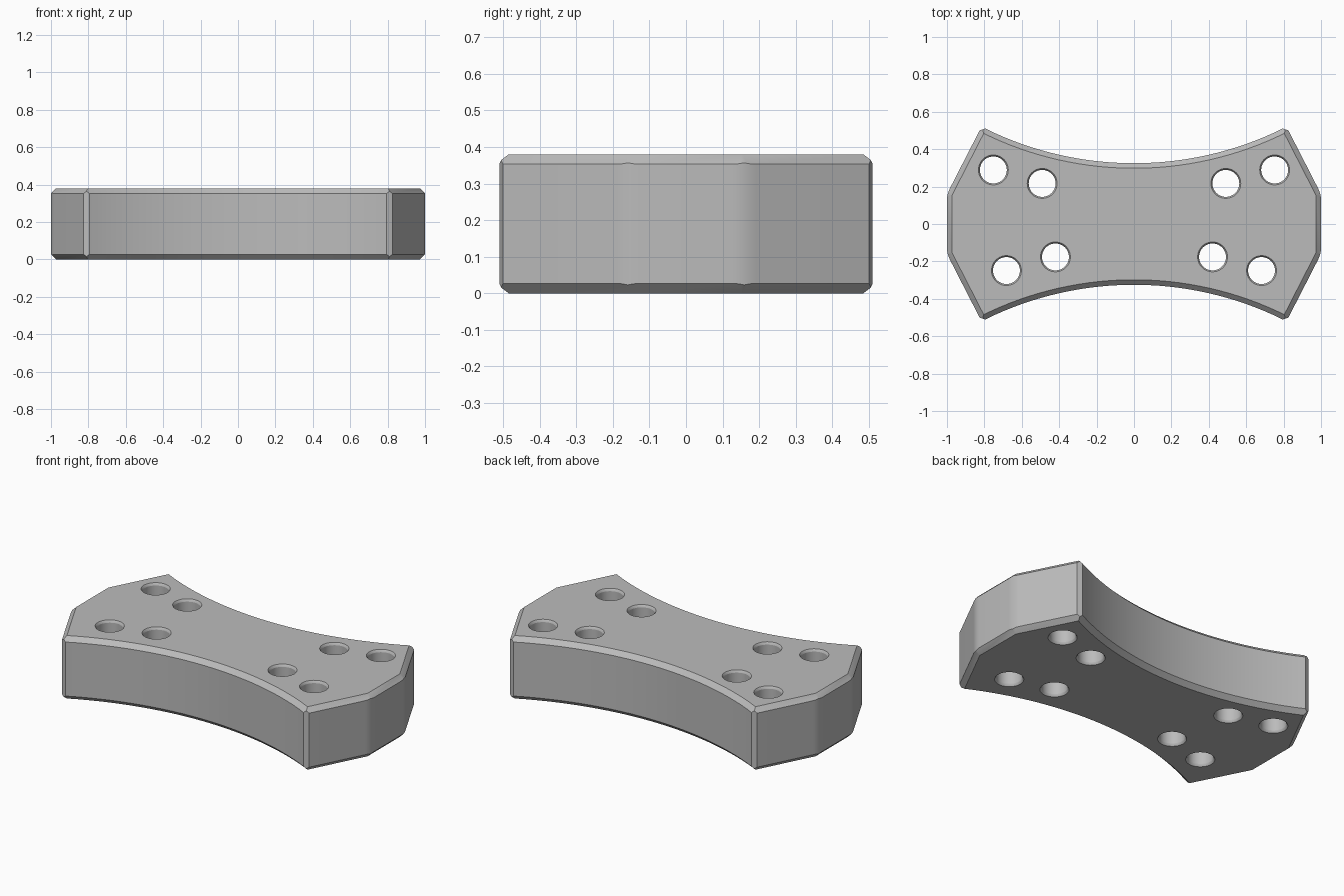
import bpy, bmesh, math
from mathutils import Vector

default = bpy.data.objects.get("Cube")
if default:
    bpy.data.objects.remove(default, do_unlink=True)

HEIGHT, BEVEL = 0.38, 0.027
RADIUS, WAIST = 1.8, 0.325           # concave long sides
SIDE = Vector((1.0, 0.16))           # end of the flat short side
TIP = Vector((0.815, 0.521))         # outer corner
CENTRE = Vector((0, WAIST + RADIUS))

grey = bpy.data.materials.new("grey metal")
grey.use_nodes = True
colour = (0.5, 0.5, 0.5, 1)
grey.diffuse_color = colour
grey.node_tree.nodes["Principled BSDF"].inputs["Base Color"].default_value = colour


def make_object(name, bm):
    bmesh.ops.recalc_face_normals(bm, faces=bm.faces)
    mesh = bpy.data.meshes.new(name)
    bm.to_mesh(mesh)
    bm.free()
    mesh.materials.append(grey)
    obj = bpy.data.objects.new(name, mesh)
    bpy.context.collection.objects.link(obj)
    return obj


def corner(point, before, after, size, steps, power):
    """Trimmed corner: outer point, rise along the bevel, inset point."""
    e1, e2 = before.normalized(), after.normalized()
    sine = abs(e1.cross(e2))
    inner = point + (e1 + e2) * BEVEL / sine
    result = []
    for i in range(steps + 1):
        s = i / steps
        a, b = size * (1 - s) ** power, size * s ** power
        result.append((point + e1 * a + e2 * b, min(a, b) * sine, inner))
    return result


# Quarter outline: rounded side corner, cut tip, concave arc
toward_centre = (CENTRE - TIP).normalized()
tangent = Vector((-toward_centre.y, toward_centre.x))
if tangent.x > 0:
    tangent = -tangent
quarter = corner(SIDE, Vector((0, -1)), TIP - SIDE, 0.035, 6, 2)
quarter += corner(TIP, SIDE - TIP, tangent, 0.023, 2, 1)
end = math.asin(quarter[-1][0].x / RADIUS)
STEPS = 16
for i in range(STEPS - 1, 0, -1):
    a = end * (i - 0.5) / (STEPS - 0.5)
    ray = Vector((math.sin(a), -math.cos(a)))
    quarter.append((CENTRE + ray * RADIUS, 0, CENTRE + ray * (RADIUS + BEVEL)))


def mirrored(points, sx, sy):
    flip = lambda v: Vector((v.x * sx, v.y * sy))
    return [(flip(p), d, flip(q)) for p, d, q in points]


outline = (quarter + mirrored(quarter, -1, 1)[::-1]
           + mirrored(quarter, -1, -1) + mirrored(quarter, 1, -1)[::-1])

# Bevelled block from four rings
bm = bmesh.new()
rings = [
    [bm.verts.new((q.x, q.y, 0)) for p, d, q in outline],
    [bm.verts.new((p.x, p.y, BEVEL - d)) for p, d, q in outline],
    [bm.verts.new((p.x, p.y, HEIGHT - BEVEL + d)) for p, d, q in outline],
    [bm.verts.new((q.x, q.y, HEIGHT)) for p, d, q in outline],
]
for low, high in zip(rings, rings[1:]):
    for i in range(len(low)):
        j = (i + 1) % len(low)
        bm.faces.new((low[i], low[j], high[j], high[i]))
bm.faces.new(rings[0])
bm.faces.new(rings[-1])
bmesh.ops.remove_doubles(bm, verts=bm.verts, dist=1e-5)
block = make_object("block", bm)

# Through holes, slightly flared at both mouths
profile = [(0.085, -0.005), (0.08, 0), (0.075, 0.006), (0.072, 0.014)]
profile += [(r, HEIGHT - z) for r, z in reversed(profile)]
SEGMENTS = 40
bm = bmesh.new()
for x, y in [(0.752, 0.289), (0.491, 0.217), (0.682, -0.249), (0.42, -0.176)]:
    for side in (1, -1):
        loops = [[bm.verts.new((side * x + r * math.cos(math.tau * k / SEGMENTS),
                                y + r * math.sin(math.tau * k / SEGMENTS), z))
                  for k in range(SEGMENTS)] for r, z in profile]
        for low, high in zip(loops, loops[1:]):
            for k in range(SEGMENTS):
                n = (k + 1) % SEGMENTS
                bm.faces.new((low[k], low[n], high[n], high[k]))
        bm.faces.new(loops[0])
        bm.faces.new(loops[-1])
cutter = make_object("hole_cutter", bm)
cutter.hide_render = True

cut = block.modifiers.new("holes", "BOOLEAN")
cut.operation, cut.solver, cut.object = "DIFFERENCE", "EXACT", cutter
bpy.ops.object.select_all(action="DESELECT")
block.select_set(True)
bpy.context.view_layer.objects.active = block
bpy.ops.object.modifier_apply(modifier=cut.name)
bpy.data.objects.remove(cutter, do_unlink=True)
bpy.ops.object.shade_smooth_by_angle(angle=math.radians(20))
